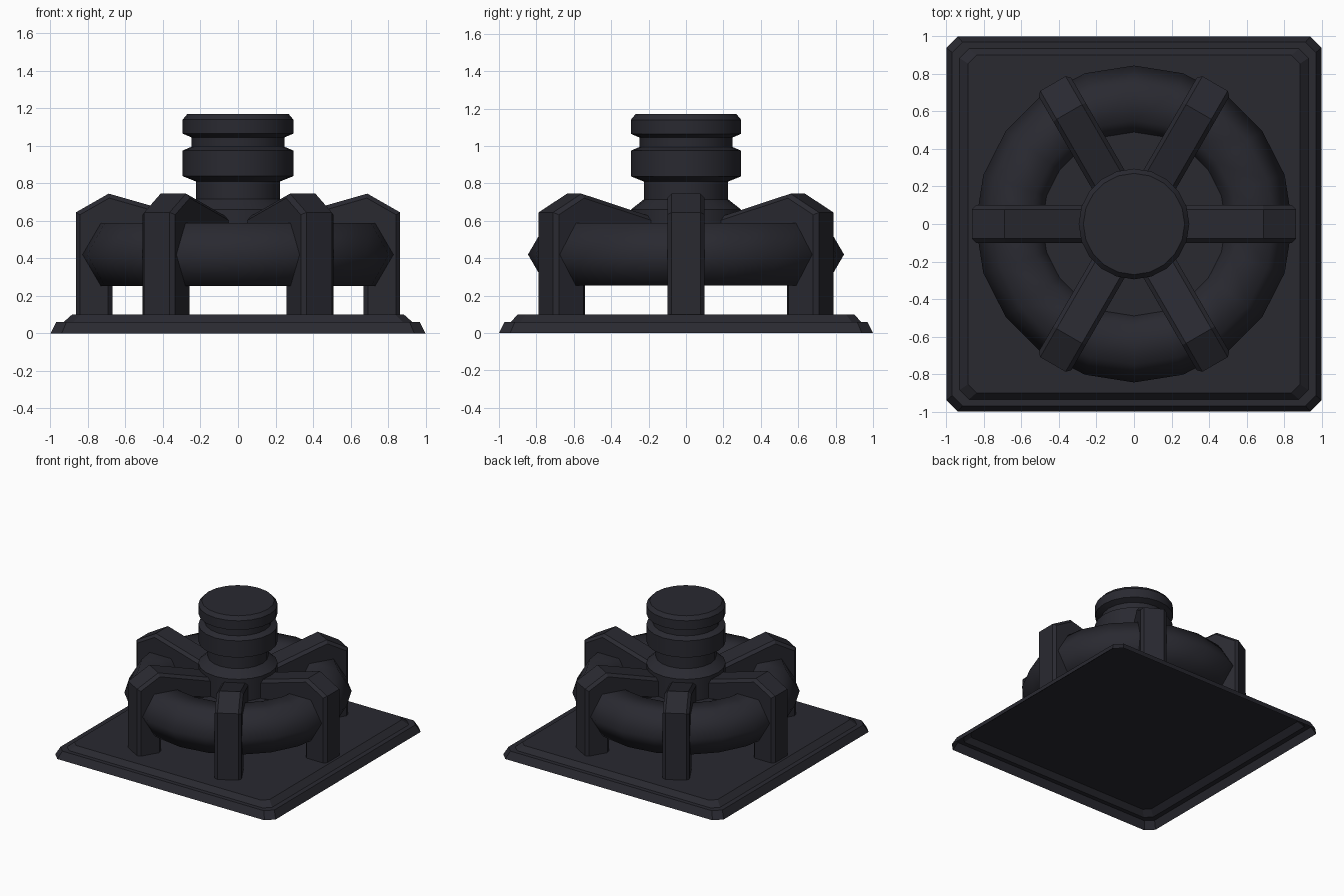
import bpy, bmesh, math
from mathutils import Vector

if "Cube" in bpy.data.objects:
    bpy.data.objects.remove(bpy.data.objects["Cube"])

# One dark metal colour
metal = bpy.data.materials.new("dark metal")
metal.diffuse_color = (0.0222, 0.0222, 0.0300, 1)
metal.use_nodes = True
metal.node_tree.nodes["Principled BSDF"].inputs["Base Color"].default_value = metal.diffuse_color


def finish(name, bm, angle=None):
    bmesh.ops.recalc_face_normals(bm, faces=bm.faces)
    me = bpy.data.meshes.new(name)
    bm.to_mesh(me)
    bm.free()
    me.materials.append(metal)
    ob = bpy.data.objects.new(name, me)
    bpy.context.collection.objects.link(ob)
    if angle:
        bpy.ops.object.select_all(action='DESELECT')
        ob.select_set(True)
        bpy.context.view_layer.objects.active = ob
        bpy.ops.object.shade_smooth_by_angle(angle=math.radians(angle))
    return ob


def bridge(bm, a, b):
    for i in range(len(a)):
        j = (i + 1) % len(a)
        bm.faces.new((a[i], a[j], b[j], b[i]))


def lathe(name, profile, n=20, closed=False, angle=25):
    """Turn (radius, z) points around z; closed joins last to first, else ends are capped."""
    bm = bmesh.new()
    rings = [[bm.verts.new((r * math.cos(math.tau * i / n), r * math.sin(math.tau * i / n), z))
              for i in range(n)] for r, z in profile]
    for a, b in zip(rings, rings[1:]):
        bridge(bm, a, b)
    if closed:
        bridge(bm, rings[-1], rings[0])
    else:
        bm.faces.new(rings[0])
        bm.faces.new(rings[-1])
    return finish(name, bm, angle)


def inset(points, d):
    """Move each corner of a counter-clockwise outline inwards by d."""
    out = []
    for i, p in enumerate(points):
        p, a, b = Vector(p), Vector(points[i - 1]), Vector(points[(i + 1) % len(points)])
        u, v = (p - a).normalized(), (b - p).normalized()
        n1, n2 = Vector((-u.y, u.x)), Vector((-v.y, v.x))
        out.append(p + (n1 + n2) * d / (1 + n1.dot(n2)))
    return out


# Base plate: stepped tray with cut corners, hollow underneath
bm = bmesh.new()
rings = []
for hx, hy, z, c in [(1.0, 1.0, 0, .06), (.97, .97, .06, .055),
                     (.93, .935, .06, .05), (.885, .90, .10, .045)]:
    kx, ky = hx - c, hy - c
    pts = [(hx, -ky), (hx, ky), (kx, hy), (-kx, hy), (-hx, ky), (-hx, -ky), (-kx, -hy), (kx, -hy)]
    rings.append([bm.verts.new((x, y, z)) for x, y in pts])
for a, b in zip(rings, rings[1:]):
    bridge(bm, a, b)
bm.faces.new(rings[-1])
base = finish("base_plate", bm)
if base.data.polygons[-1].normal.z < 0:
    base.data.flip_normals()

# Ring with a hexagonal cross-section
R, r, zc = .65, .195, .42
lathe("ring", [(R + r * math.cos(a), zc + .193 * math.sin(a))
               for a in (i * math.pi / 3 for i in range(6))], closed=True, angle=65)

# Central column: web disc inside the ring, hub, post and two flanges
lathe("column", [(.49, .40), (.49, .48), (.295, .48), (.295, .66), (.225, .715), (.225, .81),
                 (.295, .838), (.295, .975), (.248, .995), (.248, 1.045),
                 (.295, 1.065), (.295, 1.14), (.27, 1.17)])

# Six bent legs reaching from the hub over the ring to the base, with chamfered sides
outline = [(.67, .08), (.865, .08), (.865, .645), (.69, .745),
           (.20, .605), (.20, .43), (.67, .55)]
inner = inset(outline, .022)
for i in range(6):
    bm = bmesh.new()
    loops = [[bm.verts.new((x, y, z)) for x, z in pts]
             for pts, y in ((inner, -.1), (outline, -.078), (outline, .078), (inner, .1))]
    # End the feet on the plate
    for loop in loops:
        for v in loop[:2]:
            v.co.z = .1
    for a, b in zip(loops, loops[1:]):
        bridge(bm, a, b)
    bm.faces.new(loops[0])
    bm.faces.new(loops[-1])
    leg = finish(f"leg_{i + 1}", bm)
    leg.rotation_euler.z = i * math.pi / 3
